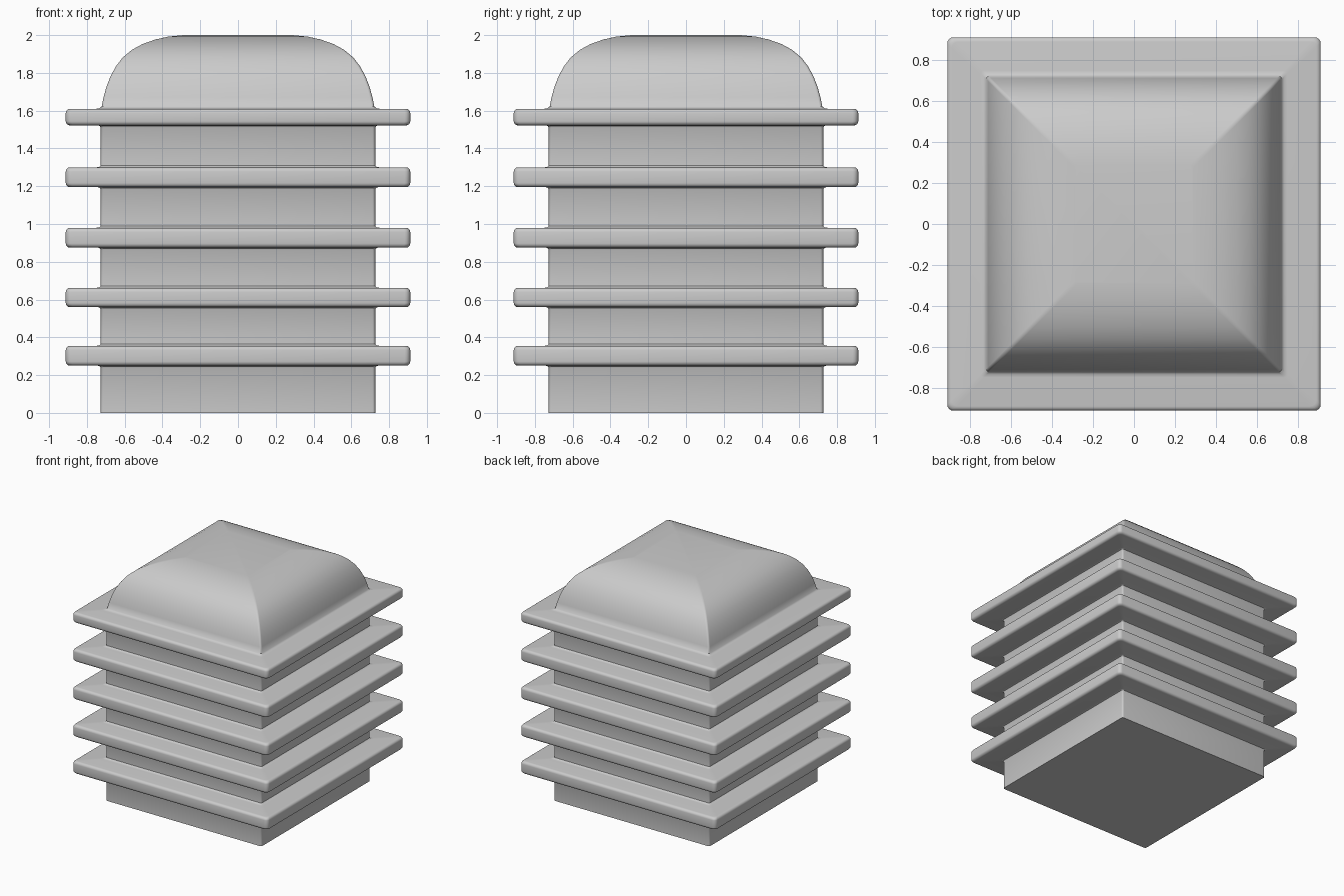
import bpy, bmesh, math

if "Cube" in bpy.data.objects:
    bpy.data.objects.remove(bpy.data.objects["Cube"])

BODY, FIN = 0.727, 0.912


def square_ring(bm, half, z, radius, seg=4):
    """Square ring of vertices with small rounded corners."""
    c = half - radius
    ring = []
    for i, (sx, sy) in enumerate(((1, 1), (-1, 1), (-1, -1), (1, -1))):
        for k in range(seg + 1):
            a = math.pi / 2 * (i + k / seg)
            ring.append(bm.verts.new((sx * c + radius * math.cos(a),
                                      sy * c + radius * math.sin(a), z)))
    return ring


def fin(z0, z1):
    """Profile of one fin: fillet, underside, rounded rim, top, fillet."""
    r = 0.022
    pts = [(BODY, z0 - 0.012), (BODY + 0.004, z0 - 0.004), (BODY + 0.014, z0)]
    for zc, start in ((z0 + r, -90), (z1 - r, 0)):
        for k in range(5):
            a = math.radians(start + 22.5 * k)
            pts.append((FIN - r + r * math.cos(a), zc + r * math.sin(a)))
    return pts + [(BODY + 0.022, z1), (BODY + 0.006, z1 + 0.003), (BODY, z1 + 0.01)]


# body wall with five fins
profile = [(BODY, 0)]
for z0, z1 in ((0.25, 0.355), (0.56, 0.662), (0.875, 0.98), (1.195, 1.30), (1.522, 1.61)):
    profile += fin(z0, z1)
profile[-1] = (0.722, 1.622)

# domed cap
profile += [(0.712, 1.67), (0.697, 1.725), (0.676, 1.78), (0.647, 1.834),
            (0.61, 1.882), (0.562, 1.922), (0.505, 1.953), (0.44, 1.976),
            (0.37, 1.992), (0.29, 2.0)]

bm = bmesh.new()
rings = [square_ring(bm, h, z, 0.03 if h > 0.8 else 0.015) for h, z in profile]
for lo, hi in zip(rings, rings[1:]):
    n = len(lo)
    for i in range(n):
        j = (i + 1) % n
        bm.faces.new((lo[i], lo[j], hi[j], hi[i]))
bm.faces.new(rings[0][::-1])
bm.faces.new(rings[-1])
bmesh.ops.recalc_face_normals(bm, faces=bm.faces)

mesh = bpy.data.meshes.new("finned_square_tower")
bm.to_mesh(mesh)
bm.free()
tower = bpy.data.objects.new("finned_square_tower", mesh)
bpy.context.collection.objects.link(tower)
bpy.context.view_layer.objects.active = tower
tower.select_set(True)
bpy.ops.object.shade_smooth_by_angle(angle=math.radians(40))
